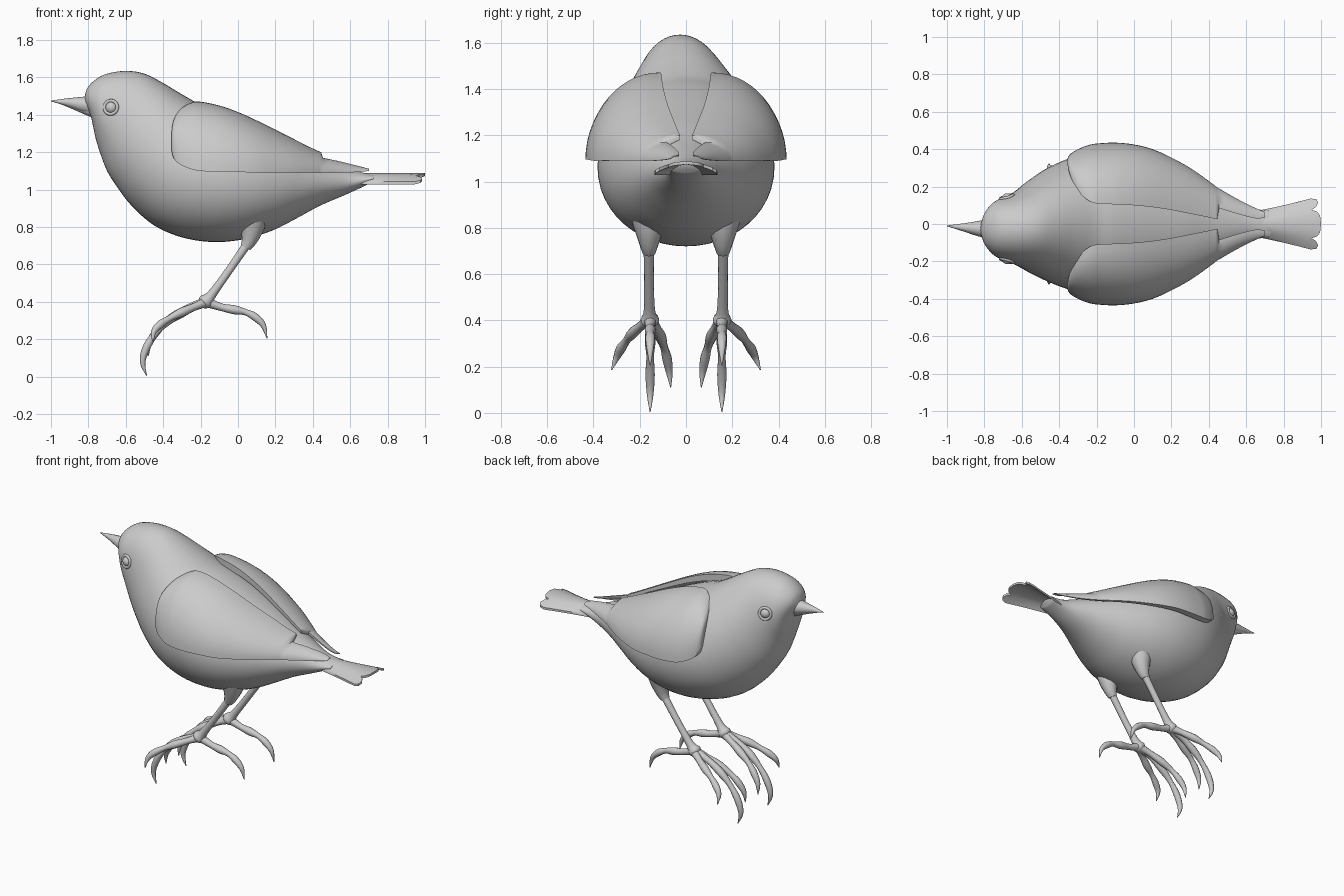
import bpy, bmesh, math
from mathutils import Vector

if "Cube" in bpy.data.objects:
    bpy.data.objects.remove(bpy.data.objects["Cube"])


def resample(pts, n):
    """Catmull-Rom interpolation through tuples of any size."""
    out = []
    for i in range(len(pts) - 1):
        a, b = pts[max(i - 1, 0)], pts[i]
        c, d = pts[i + 1], pts[min(i + 2, len(pts) - 1)]
        for k in range(n):
            t = k / n
            out.append(tuple(
                0.5 * (2 * q + (r - p) * t + (2 * p - 5 * q + 4 * r - s) * t * t
                       + (3 * q - p - 3 * r + s) * t ** 3)
                for p, q, r, s in zip(a, b, c, d)))
    out.append(tuple(pts[-1]))
    return out


def loft(name, ring_sets, mirror=False, angle=45):
    """Skin one or more lists of closed rings into one smooth object."""
    bm = bmesh.new()
    for rings in ring_sets:
        vs = [[bm.verts.new(p) for p in r] for r in rings]
        n = len(vs[0])
        for a, b in zip(vs, vs[1:]):
            for j in range(n):
                bm.faces.new((a[j], a[(j + 1) % n], b[(j + 1) % n], b[j]))
        bm.faces.new(vs[0])
        bm.faces.new(vs[-1])
    bmesh.ops.recalc_face_normals(bm, faces=bm.faces)
    me = bpy.data.meshes.new(name)
    bm.to_mesh(me)
    bm.free()
    ob = bpy.data.objects.new(name, me)
    bpy.context.collection.objects.link(ob)
    if mirror:
        m = ob.modifiers.new("mirror", 'MIRROR')
        m.use_axis = (False, True, False)
        m.use_mirror_merge = False
    bpy.ops.object.select_all(action='DESELECT')
    ob.select_set(True)
    bpy.context.view_layer.objects.active = ob
    bpy.ops.object.shade_smooth_by_angle(angle=math.radians(angle))
    return ob


def tube(path, n=5, sides=12):
    """Rings around a path of (x, y, z, radius)."""
    pts = resample(path, n)
    rings = []
    for i, p in enumerate(pts):
        c = Vector(p[:3])
        t = (Vector(pts[min(i + 1, len(pts) - 1)][:3])
             - Vector(pts[max(i - 1, 0)][:3])).normalized()
        u = t.cross(Vector((0, 1, 0))).normalized()
        v = u.cross(t)
        r = max(p[3], 0.002)
        rings.append([c + r * (u * math.cos(a) + v * math.sin(a))
                      for a in (2 * math.pi * k / sides for k in range(sides))])
    return rings


# Body and head: top x, z, bottom x, z, half width, sideways offset
body_rings = [
    (-.82, 1.495, -.815, 1.45, .03, -.025),
    (-.805, 1.545, -.79, 1.40, .085, -.025),
    (-.76, 1.59, -.775, 1.34, .125, -.025),
    (-.70, 1.62, -.76, 1.27, .153, -.025),
    (-.60, 1.635, -.735, 1.19, .178, -.025),
    (-.50, 1.62, -.70, 1.10, .21, -.02),
    (-.40, 1.57, -.65, 1.02, .258, -.012),
    (-.30, 1.51, -.57, .915, .31, -.004),
    (-.20, 1.455, -.45, .81, .355, 0),
    (-.10, 1.42, -.30, .745, .38, 0),
    (.02, 1.37, -.13, .72, .378, 0),
    (.15, 1.31, .03, .735, .345, 0),
    (.28, 1.25, .18, .78, .285, 0),
    (.40, 1.19, .31, .845, .215, 0),
    (.52, 1.14, .44, .915, .145, 0),
    (.63, 1.10, .58, .975, .09, 0),
    (.73, 1.08, .72, 1.04, .07, 0)]
rings = []
for tx, tz, bx, bz, w, off in resample(body_rings, 5):
    ring = []
    for k in range(48):
        a = 2 * math.pi * k / 48
        s = (1 + math.cos(a)) / 2
        ring.append((bx + (tx - bx) * s, off + w * math.sin(a), bz + (tz - bz) * s))
    rings.append(ring)
body = loft("body", [rings], angle=60)

# Wings: x, lower edge y, z, upper edge y, z; stepped where the long feathers begin
coverts = [
    (-.355, .35, 1.21, .315, 1.31), (-.345, .37, 1.17, .27, 1.37),
    (-.31, .395, 1.135, .19, 1.43), (-.25, .42, 1.11, .13, 1.465),
    (-.2, .43, 1.10, .11, 1.47), (-.1, .435, 1.095, .105, 1.45),
    (0, .425, 1.095, .10, 1.415), (.1, .40, 1.09, .09, 1.37),
    (.2, .355, 1.09, .075, 1.32), (.3, .30, 1.09, .055, 1.27),
    (.4, .23, 1.09, .035, 1.22), (.445, .195, 1.09, .025, 1.20)]
primaries = [
    (.455, .19, 1.09, .085, 1.17), (.55, .135, 1.09, .055, 1.15),
    (.65, .085, 1.095, .03, 1.125), (.70, .065, 1.10, .035, 1.112)]
rings = []
for x, yb, zb, yt, zt in resample(coverts, 3) + resample(primaries, 3):
    th = .045 - .04 * min(max((x + .1) / .8, 0), 1)
    arc = [math.pi / 2 * k / 14 for k in range(15)]
    outer = [(x, yt + (yb - yt) * math.cos(a), zb + (zt - zb) * math.sin(a)) for a in arc]
    inner = [(p[0], p[1] - th * math.cos(a), p[2] - th * math.sin(a))
             for p, a in zip(outer, arc)]
    rings.append(outer + inner[::-1])
loft("wings", [rings], mirror=True)

# Tail: arched fan with a centre lobe and two side lobes
ends = [(0, 1.0), (.3, .995), (.45, .98), (.55, .95), (.63, .972), (.78, .985),
        (.92, .975), (1, .945)]
rings = []
for f, end in [(-f, e) for f, e in ends[:0:-1]] + ends:
    top, low = [], []
    for k in range(11):
        x = .55 + (end - .55) * k / 10
        w = .065 + .075 * max((x - .62) / .34, 0) ** 1.2
        z = 1.088 - .045 * f * f
        top.append((x, f * w, z))
        low.append((x, f * w, z - .014))
    rings.append(top + low[::-1])
loft("tail", [rings])

# Beak: upper and lower halves
loft("beak", [
    tube([(-.74, -.025, 1.45, .062), (-.82, -.025, 1.455, .044),
          (-.91, -.018, 1.467, .022), (-1.0, -.01, 1.474, .002)]),
    tube([(-.73, -.025, 1.42, .05), (-.80, -.025, 1.43, .034),
          (-.88, -.018, 1.447, .017), (-.95, -.012, 1.46, .002)])], angle=60)

# Eyes: ball with a raised lid ring, placed on the head surface
bpy.context.view_layer.update()
for side, name in ((-1, "right_eye"), (1, "left_eye")):
    hit, loc, nor, _ = body.ray_cast(Vector((-.68, side, 1.44)), Vector((0, -side, 0)))
    if not hit:
        loc, nor = Vector((-.68, side * .17, 1.44)), Vector((0, side, 0))
    rot = nor.to_track_quat('Z', 'Y').to_euler()
    bpy.ops.mesh.primitive_uv_sphere_add(segments=24, ring_count=12, radius=.033,
                                         location=loc - nor * .014)
    ball = bpy.context.object
    ball.name = name
    bpy.ops.object.shade_smooth()
    bpy.ops.mesh.primitive_torus_add(major_segments=28, minor_segments=8, major_radius=.036,
                                     minor_radius=.009, location=loc, rotation=rot)
    bpy.context.object.name = name + "lid"
    bpy.ops.object.shade_smooth()

# Legs: feathered thigh and shank
loft("thighs", [tube([(.08, .16, .86, .085), (.075, .16, .79, .062),
                      (.06, .16, .73, .042), (.04, .16, .69, .028)])], mirror=True)
loft("shanks", [tube([(.07, .16, .74, .024), (-.05, .16, .565, .021),
                      (-.14, .158, .44, .025), (-.175, .156, .40, .04),
                      (-.20, .156, .375, .012)])], mirror=True)

# Toes: knuckled tubes ending in curved claws
radii = (.028, .02, .024, .017, .021, .015, .002)
toes = {
    "hind_toes": [(-.17, .155, .40), (-.09, .155, .372), (-.02, .155, .358), (.04, .155, .345),
                  (.09, .155, .32), (.135, .155, .275), (.155, .155, .205)],
    "middle_toes": [(-.17, .155, .40), (-.27, .155, .365), (-.36, .155, .31), (-.43, .155, .245),
                    (-.485, .155, .165), (-.51, .155, .08), (-.488, .155, .005)],
    "outer_toes": [(-.17, .16, .40), (-.23, .195, .375), (-.30, .23, .345), (-.36, .255, .315),
                   (-.415, .28, .28), (-.45, .30, .24), (-.455, .322, .185)],
    "inner_toes": [(-.17, .15, .40), (-.24, .13, .37), (-.32, .11, .33), (-.39, .095, .285),
                   (-.44, .082, .235), (-.475, .072, .175), (-.48, .066, .11)]}
for name, pts in toes.items():
    loft(name, [tube([p + (r,) for p, r in zip(pts, radii)], sides=10)], mirror=True, angle=60)
